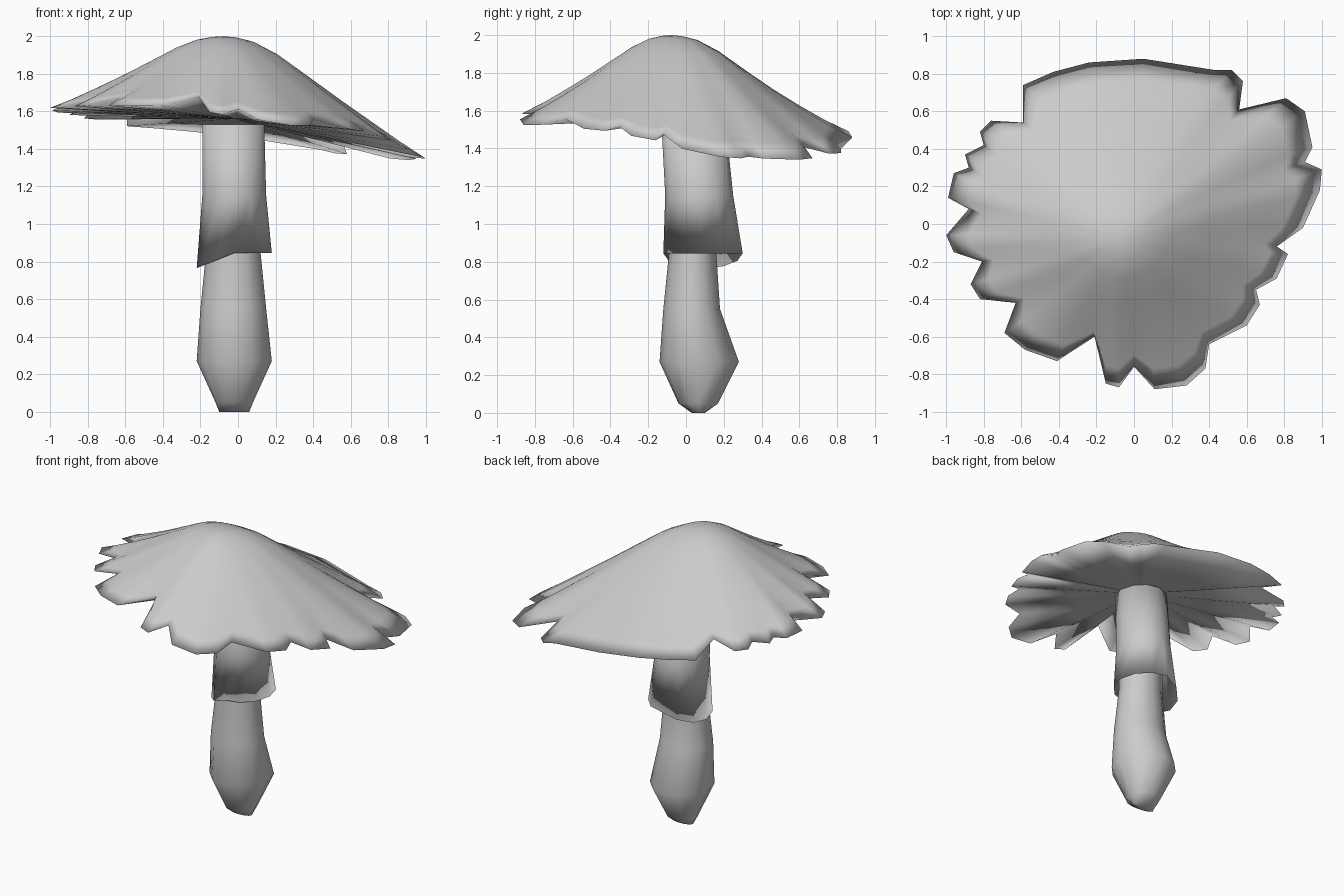
import bpy, bmesh, math
from mathutils import Vector

cube = bpy.data.objects.get("Cube")
if cube:
    bpy.data.objects.remove(cube, do_unlink=True)

grey = bpy.data.materials.new("pale_grey")
grey.use_nodes = True
grey.diffuse_color = (0.6, 0.6, 0.6, 1)
grey.node_tree.nodes["Principled BSDF"].inputs["Base Color"].default_value = (0.6, 0.6, 0.6, 1)


def loft(name, rings, start, end):
    """Join closed rings of points in order and close both ends on a point."""
    bm = bmesh.new()
    loops = [[bm.verts.new(p) for p in ring] for ring in rings]
    count = len(loops[0])
    for low, high in zip(loops, loops[1:]):
        for i in range(count):
            j = (i + 1) % count
            bm.faces.new((low[i], low[j], high[j], high[i]))
    for tip, ring, turn in ((start, loops[0], True), (end, loops[-1], False)):
        centre = bm.verts.new(tip)
        for i in range(count):
            a, b = ring[i], ring[(i + 1) % count]
            bm.faces.new((b, a, centre) if turn else (a, b, centre))
    mesh = bpy.data.meshes.new(name)
    bm.to_mesh(mesh)
    bm.free()
    mesh.materials.append(grey)
    mesh.shade_smooth()
    obj = bpy.data.objects.new(name, mesh)
    bpy.context.scene.collection.objects.link(obj)


# Ragged outline of the cap, counter-clockwise from its left side
outline = [
    (1, .29), (.91, .33), (.95, .41), (.91, .6), (.81, .67), (.56, .61),
    (.58, .76), (.52, .82), (.43, .82), (.05, .88), (-.24, .86), (-.43, .81),
    (-.59, .74), (-.59, .54), (-.76, .55), (-.82, .49), (-.8, .42), (-.9, .37),
    (-.88, .3), (-.96, .27), (-.99, .14), (-.88, .08), (-1, -.06), (-.96, -.15),
    (-.81, -.2), (-.87, -.32), (-.82, -.4), (-.63, -.42), (-.69, -.58),
    (-.58, -.67), (-.41, -.73), (-.21, -.6), (-.15, -.85), (-.08, -.87),
    (0, -.76), (.11, -.88), (.28, -.86), (.38, -.77), (.4, -.64), (.6, -.54),
    (.67, -.43), (.65, -.35), (.76, -.29), (.82, -.16), (.76, -.12), (.9, -.02),
    (.99, .18)]
apex = Vector((-.08, -.08, 2))
hub = Vector((-.02, .03, 1.56))


def rim_point(x, y):
    """Tilted rim that rises into the notches."""
    notch = max(0, .95 - math.hypot(x, y))
    return Vector((x, y, 1.49 - .125 * x - .06 * y + .4 * notch))


rim = [rim_point(x, y) for x, y in outline]
n = len(rim)
soft = [sum((rim[(i + k) % n] for k in range(-4, 5)), Vector()) / 9 for i in range(n)]

# Cap: gills fan out from the hub to the rim, then the dome closes over them,
# folded at the rim and smooth towards the top
cap_rings = [[hub.lerp(p, .5) for p in rim], rim]
for t, drop in ((.9, .88), (.78, .73), (.63, .55), (.48, .37), (.3, .16), (.17, .05), (.07, .01)):
    ring = []
    for p, s in zip(rim, soft):
        q = s.lerp(p, t ** 3)
        ring.append((apex.x + (q.x - apex.x) * t, apex.y + (q.y - apex.y) * t,
                     apex.z + (q.z - apex.z) * drop))
    cap_rings.append(ring)
loft("cap", cap_rings, hub, apex)


def oval(z, x0, x1, y0, y1, sag=0, sides=12):
    """Oval ring between the given limits, sagging on the right if asked."""
    ring = []
    for i in range(sides):
        a = 2 * math.pi * i / sides
        c, s = math.cos(a), math.sin(a)
        ring.append(((x0 + x1) / 2 + (x1 - x0) / 2 * c,
                     (y0 + y1) / 2 + (y1 - y0) / 2 * s, z + sag * min(c, 0)))
    return ring


# Stem with a swollen foot
loft("stem", [
    oval(0, -.1, .06, .03, .1),
    oval(.05, -.12, .08, -.04, .17),
    oval(.27, -.22, .18, -.14, .28),
    oval(.55, -.2, .15, -.12, .18),
    oval(.85, -.17, .12, -.09, .16),
    oval(1.5, -.16, .11, -.1, .17)], (-.02, .06, 0), (-.02, .04, 1.5))

# Skirt hanging round the upper stem, hollow underneath
loft("stem_skirt", [
    oval(1.15, -.17, .13, -.1, .23),
    oval(.845, -.22, .18, -.12, .3, sag=.08),
    oval(1.15, -.19, .15, -.11, .25),
    oval(1.53, -.19, .14, -.13, .21)], (-.02, .06, 1.2), (-.02, .04, 1.53))
